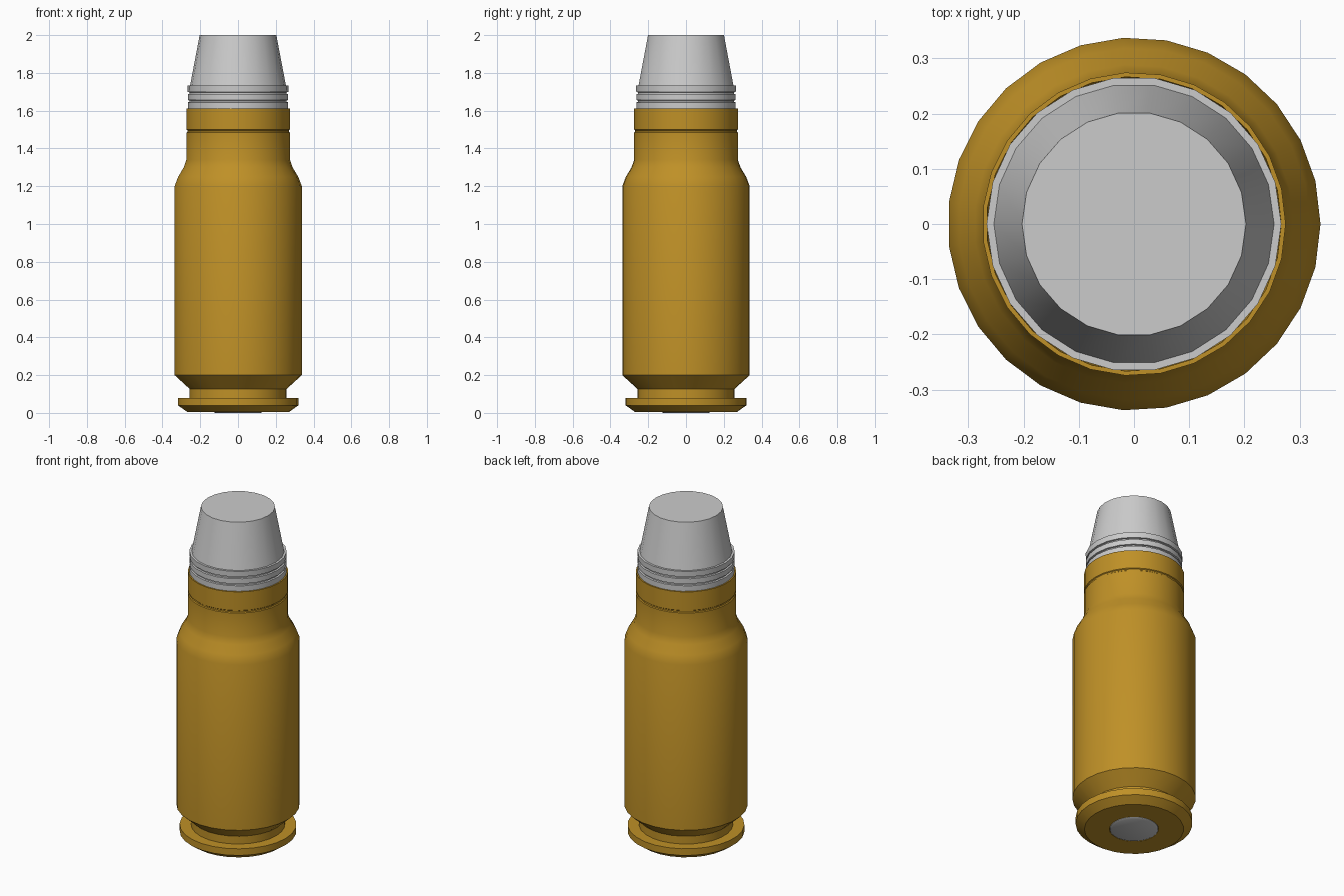
import bpy
import bmesh
import math

cube = bpy.data.objects.get("Cube")
if cube:
    bpy.data.objects.remove(cube, do_unlink=True)


def make_material(name, colour):
    mat = bpy.data.materials.new(name)
    mat.use_nodes = True
    mat.diffuse_color = colour
    mat.node_tree.nodes["Principled BSDF"].inputs["Base Color"].default_value = colour
    return mat


def lathe(name, profile, sides, material=None):
    """Spin a (radius, height) profile around z into a closed solid."""
    bm = bmesh.new()
    verts = [bm.verts.new((r, 0, z)) for r, z in profile]
    edges = [bm.edges.new(pair) for pair in zip(verts, verts[1:])]
    bmesh.ops.spin(bm, geom=verts + edges, cent=(0, 0, 0), axis=(0, 0, 1),
                   angle=math.tau, steps=sides, use_duplicate=False)
    bmesh.ops.remove_doubles(bm, verts=bm.verts, dist=0.0005)
    # Cap any open ends
    rims = [e for e in bm.edges if e.is_boundary]
    if rims:
        bmesh.ops.holes_fill(bm, edges=rims, sides=0)
    bmesh.ops.recalc_face_normals(bm, faces=bm.faces)
    mesh = bpy.data.meshes.new(name)
    bm.to_mesh(mesh)
    bm.free()
    obj = bpy.data.objects.new(name, mesh)
    bpy.context.collection.objects.link(obj)
    if material:
        mesh.materials.append(material)
    bpy.ops.object.select_all(action='DESELECT')
    obj.select_set(True)
    bpy.context.view_layer.objects.active = obj
    bpy.ops.object.shade_smooth_by_angle(angle=math.radians(30))
    return obj


brass = make_material("brass", (0.52, 0.28, 0.02, 1))

# Casing: head, rim, groove, body, shoulder, neck with crimp, mouth
casing = [
    (0.135, 0.02), (0.135, 0.006), (0.272, 0.006), (0.32, 0.04), (0.32, 0.08),
    (0.258, 0.08), (0.258, 0.127), (0.338, 0.20), (0.338, 1.20),
    (0.319, 1.25), (0.289, 1.30), (0.275, 1.34),
    (0.275, 1.484), (0.270, 1.488), (0.270, 1.496), (0.275, 1.50),
    (0.275, 1.612), (0.267, 1.612), (0.262, 1.45),
]
lathe("casing", casing, 27, brass)

# Projectile: ringed shank, small step, tapered flat nose
shank = [(0.260, 1.46), (0.266, 1.60)]
for z in (1.65, 1.693):
    shank += [(0.266, z - 0.006), (0.257, z - 0.004),
              (0.257, z + 0.004), (0.266, z + 0.006)]
nose = [(0.267, 1.732), (0.254, 1.732), (0.203, 2.0)]
lathe("projectile", shank + nose, 22)

# Primer: small rounded disc set in the head
lathe("primer", [(0.133, 0.03), (0.133, 0.006), (0.12, 0.0)], 24)
